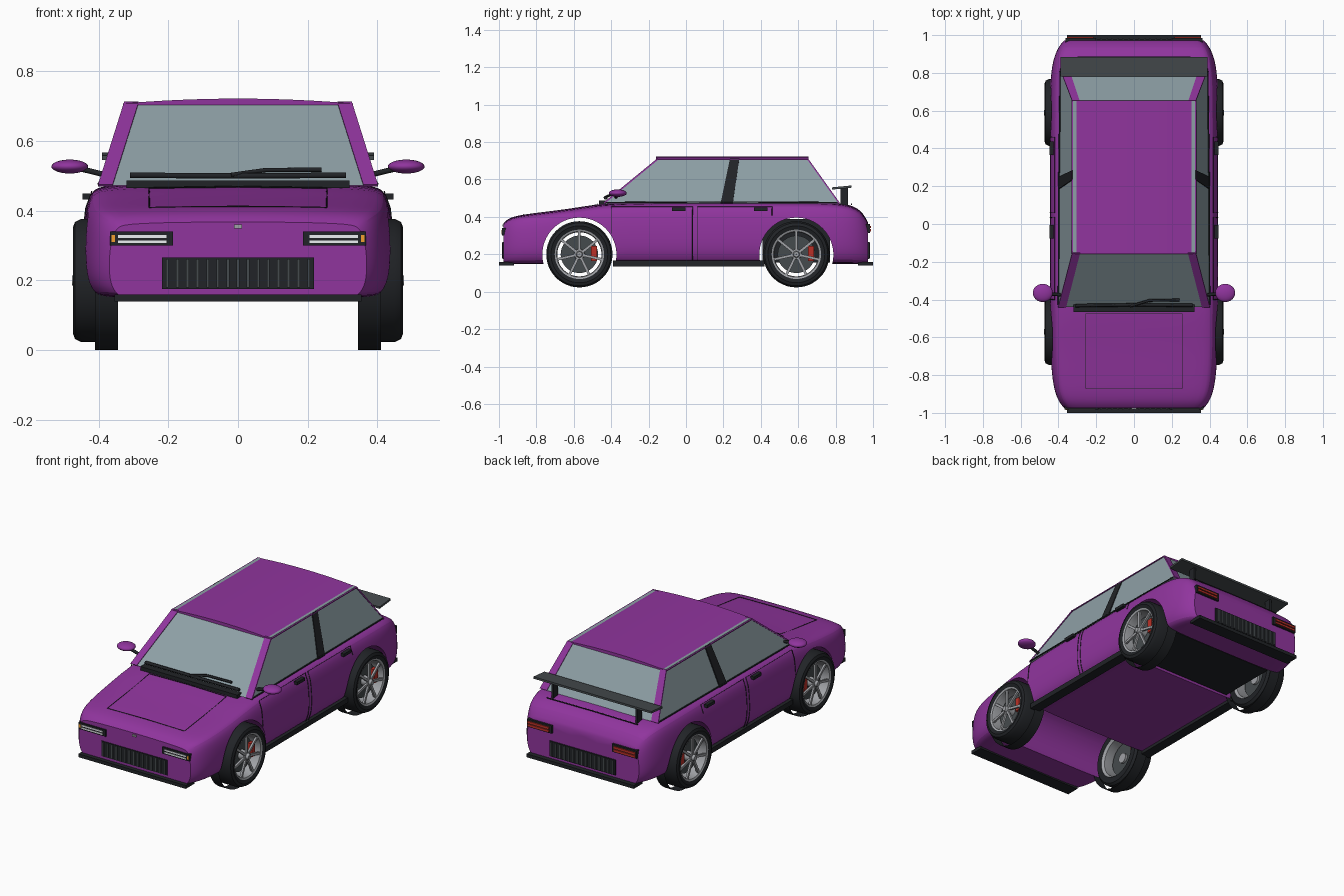
import bpy, bmesh, math
from mathutils import Vector, Matrix

if "Cube" in bpy.data.objects:
    bpy.data.objects.remove(bpy.data.objects["Cube"])


def material(name, *rgb):
    m = bpy.data.materials.new(name)
    m.diffuse_color = (*rgb, 1)
    m.use_nodes = True
    m.node_tree.nodes["Principled BSDF"].inputs["Base Color"].default_value = m.diffuse_color
    return m


PAINT = material("purple_paint", .28, .035, .34)
BLACK = material("black_trim", .015, .017, .02)
DARK = material("dark_grey", .06, .07, .075)
GLASS = material("glass", .27, .35, .38)
SILVER = material("silver", .35, .36, .38)
WHITE = material("lamp_white", .85, .88, .9)
RED = material("red", .5, .03, .02)
AMBER = material("amber", .9, .35, .03)


def finish(name, bm, mat, angle=30):
    bmesh.ops.recalc_face_normals(bm, faces=bm.faces)
    me = bpy.data.meshes.new(name)
    bm.to_mesh(me)
    bm.free()
    ob = bpy.data.objects.new(name, me)
    bpy.context.collection.objects.link(ob)
    me.materials.append(mat)
    smooth(ob, angle)
    return ob


def smooth(ob, angle=30):
    bpy.ops.object.select_all(action='DESELECT')
    ob.select_set(True)
    bpy.context.view_layer.objects.active = ob
    bpy.ops.object.shade_smooth_by_angle(angle=math.radians(angle))


def box(name, lo, hi, mat):
    bm = bmesh.new()
    size = [b - a for a, b in zip(lo, hi)]
    mid = [(a + b) / 2 for a, b in zip(lo, hi)]
    bmesh.ops.create_cube(bm, size=1, matrix=Matrix.Translation(mid) @ Matrix.Diagonal((*size, 1)))
    return finish(name, bm, mat)


def side_box(name, s, lo, hi, mat):
    xs = sorted((s * lo[0], s * hi[0]))
    return box(name, (xs[0], *lo[1:]), (xs[1], *hi[1:]), mat)


def loft(name, rings, mat, caps=True, closed=True):
    bm = bmesh.new()
    vs = [[bm.verts.new(p) for p in r] for r in rings]
    n = len(rings[0])
    for a, b in zip(vs, vs[1:]):
        for i in range(n if closed else n - 1):
            j = (i + 1) % n
            bm.faces.new((a[i], a[j], b[j], b[i]))
    if caps:
        bm.faces.new(vs[0])
        bm.faces.new(vs[-1])
    return finish(name, bm, mat)


def slab(name, pts, d, mat):
    # flat panel thickened by the offset vector d
    return loft(name, [[Vector(p) - Vector(d) for p in pts], [Vector(p) + Vector(d) for p in pts]], mat)


def lathe(name, profile, s, y, mat, n=48):
    # profile of (x, radius) turned around a wheel axle
    rings = [[(s * x, y + r * math.cos(k * math.tau / n), .2 + r * math.sin(k * math.tau / n))
              for k in range(n)] for x, r in profile]
    return loft(name, rings, mat, caps=False)


def tube(name, pts, r, mat, cyclic=False):
    cu = bpy.data.curves.new(name, 'CURVE')
    cu.dimensions = '3D'
    cu.bevel_depth, cu.bevel_resolution, cu.use_fill_caps = r, 1, True
    sp = cu.splines.new('POLY')
    sp.points.add(len(pts) - 1)
    for p, c in zip(sp.points, pts):
        p.co = (*c, 1)
    sp.use_cyclic_u = cyclic
    ob = bpy.data.objects.new(name, cu)
    bpy.context.collection.objects.link(ob)
    cu.materials.append(mat)
    return ob


def interp(table, v):
    for a, b in zip(table, table[1:]):
        if v <= b[0]:
            return a[1] + (b[1] - a[1]) * (v - a[0]) / (b[0] - a[0])
    return table[-1][1]


# lower body: stations (y, half width, shoulder height) and a half section
FLOOR = .148
STATIONS = [(-.975, .37, .365), (-.95, .392, .388), (-.9, .418, .405), (-.8, .437, .418), (-.6, .446, .442),
            (-.42, .446, .474), (0, .446, .478), (.5, .446, .478), (.75, .446, .476), (.87, .43, .466),
            (.94, .40, .43), (.972, .37, .37)]
SECTION = [(.86, 0), (.95, .05), (1, .25), (1, .55), (.98, .8), (.94, .94), (.87, 1)]


def ring(y, w, top):
    h = top - FLOOR
    right = [(w * a, y, FLOOR + h * t) for a, t in SECTION]
    return right + [(0, y, top + .02 * h)] + [(-x, y, z) for x, y, z in reversed(right)] + [(0, y, FLOOR)]


body = loft("body", [ring(*s) for s in STATIONS], PAINT)
crease = body.data.attributes.new("crease_edge", 'FLOAT', 'EDGE')
for e in body.data.edges:
    ys = [body.data.vertices[v].co.y for v in e.vertices]
    if all(abs(y) > .97 for y in ys):
        crease.data[e.index].value = 1
sub = body.modifiers.new("round", 'SUBSURF')
sub.levels = sub.render_levels = 2

# wheel arches cut through the body
FRONT_Y, REAR_Y = -.57, .59
cutters = []
for y in (FRONT_Y, REAR_Y):
    bm = bmesh.new()
    bmesh.ops.create_cone(bm, cap_ends=True, segments=64, radius1=.198, radius2=.198, depth=1.2,
                          matrix=Matrix.Translation((0, y, .198)) @ Matrix.Rotation(math.pi / 2, 4, 'Y'))
    c = finish("arch_cutter", bm, PAINT)
    c.hide_render = True
    mod = body.modifiers.new("arch", 'BOOLEAN')
    mod.object, mod.operation, mod.solver = c, 'DIFFERENCE', 'EXACT'
    cutters.append(c)
bpy.context.view_layer.objects.active = body
for m in list(body.modifiers):
    bpy.ops.object.modifier_apply(modifier=m.name)
for c in cutters:
    bpy.data.objects.remove(c)
smooth(body, 35)
box("rear_underbody", (-.335, .41, .155), (.335, .77, .39), BLACK)

# cabin glass, roof and pillars
BZ, TZ = .472, .71
base = [(-.40, -.44, BZ), (.40, -.44, BZ), (.39, .82, BZ), (-.39, .82, BZ)]
top = [(-.322, -.15, TZ), (.322, -.15, TZ), (.322, .65, TZ), (-.322, .65, TZ)]
loft("cabin_glass", [base, top], GLASS)


def roof_ring(y):
    xs = [-.33 + .66 * i / 12 for i in range(13)]
    return [(x, y, .708 + .014 * (1 - (x / .33) ** 2)) for x in xs] + [(.33, y, .703), (-.33, y, .703)]


loft("roof", [roof_ring(y) for y in (-.16, .25, .655)], PAINT)
for s in (-1, 1):
    slab("front_pillar", [(s * .402, -.44, BZ), (s * .36, -.44, BZ), (s * .285, -.15, TZ), (s * .327, -.15, TZ)],
         (0, -.003, .003), PAINT)
    slab("rear_pillar", [(s * .392, .82, BZ), (s * .345, .82, BZ), (s * .288, .65, TZ), (s * .327, .65, TZ)],
         (0, .003, .002), PAINT)
    slab("middle_pillar", [(s * .398, .185, BZ), (s * .398, .25, BZ), (s * .324, .285, TZ), (s * .324, .235, TZ)],
         (s * .003, 0, .001), BLACK)
    tube("window_trim", [(s * .40, -.43, .477), (s * .398, .2, .48), (s * .39, .81, .477)], .004, BLACK)

# cowl and wipers
box("cowl", (-.32, -.465, .465), (.32, -.425, .487), BLACK)
tube("wiper_long", [(-.31, -.432, .502), (0, -.428, .5), (.31, -.43, .502)], .009, BLACK)
tube("wiper_short", [(-.02, -.435, .503), (.08, -.405, .517), (.24, -.402, .518)], .007, BLACK)


# hood, door and trunk seams
def hood_z(x, y):
    t = interp([(a, c) for a, b, c in STATIONS], y)
    w = interp([(a, b) for a, b, c in STATIONS], y)
    return t + .02 * (t - FLOOR) * (1 - abs(x) / (.87 * w)) - .001


ys = [-.87, -.8, -.7, -.6, -.475]
outline = [(-.255, y) for y in ys] + [(0, ys[-1])] + [(.255, y) for y in reversed(ys)] + [(0, ys[0])]
tube("hood_seam", [(x, y, hood_z(x, y)) for x, y in outline], .002, BLACK, True)


def door_x(z):
    return .4455 * interp([(t, a) for a, t in SECTION], (z - FLOOR) / .33)


for s in (-1, 1):
    zs = [.165 + .29 * i / 6 for i in range(7)]
    for y0, y1 in ((-.4, .035), (.06, .46)):
        low = .165 if y1 < .1 else .36
        path = [(s * door_x(z), y0, z) for z in zs if y0 > 0 or z > .3]
        path += [(s * door_x(z), y1, z) for z in reversed(zs) if z >= low]
        tube("door_seam", path, .002, BLACK)
    for y in (-.04, .40):
        side_box("door_handle", s, (.425, y - .036, .432), (.447, y + .036, .45), BLACK)
    side_box("side_sill", s, (.375, -.39, .136), (.435, .42, .166), BLACK)
    # door mirrors
    bm = bmesh.new()
    bmesh.ops.create_uvsphere(bm, u_segments=24, v_segments=12, radius=1,
                              matrix=Matrix.Translation((s * .483, -.365, .527)) @ Matrix.Diagonal((.053, .048, .02, 1)))
    finish("door_mirror", bm, PAINT, 60)
    tube("mirror_arm", [(s * .38, -.375, .503), (s * .45, -.37, .52)], .009, BLACK)

# front lamps, grille and lips
for s in (-1, 1):
    side_box("headlight_housing", s, (.187, -.983, .30), (.367, -.95, .34), BLACK)
    for z in (.311, .326):
        side_box("headlight_strip", s, (.205, -.986, z - .004), (.345, -.975, z + .004), WHITE)
    side_box("indicator", s, (.353, -.986, .31), (.363, -.97, .33), AMBER)
    side_box("tail_light_housing", s, (.20, .95, .315), (.362, .984, .362), BLACK)
    for z in (.328, .346):
        side_box("tail_light_strip", s, (.215, .97, z - .006), (.355, .99, z + .006), RED)
for name, d in (("front", -1), ("rear", 1)):
    def end_box(label, x0, x1, a, b, z0, z1, mat):
        y0, y1 = sorted((d * a, d * b))
        return box(label, (x0, y0, z0), (x1, y1, z1), mat)
    end_box(name + "_grille", -.218, .218, .95, .98, .176, .266, BLACK)
    for i in range(15):
        x = -.203 + i * .029
        end_box(name + "_grille_rib", x - .004, x + .004, .975, .985, .18, .262, DARK)
    end_box(name + "_lip", -.355, .355, .92, 1.0, .14, .16, BLACK)
box("nose_latch", (-.012, -.982, .349), (.012, -.96, .36), SILVER)
tube("trunk_seam", [(-.3, .885, .466), (0, .885, .468), (.3, .885, .466)], .003, BLACK)

# rear spoiler
slab("spoiler_blade", [(-.39, .78, .552), (.39, .78, .552), (.39, .885, .562), (-.39, .885, .562)], (0, 0, .006), DARK)
for s in (-1, 1):
    side_box("spoiler_strut", s, (.27, .825, .46), (.285, .865, .555), BLACK)

# wheels
for y in (FRONT_Y, REAR_Y):
    for s in (-1, 1):
        lathe("tyre", [(.347, .13), (.347, .165), (.36, .177), (.45, .177), (.468, .168), (.474, .152), (.466, .13)],
              s, y, BLACK)
        lathe("tyre_tread", [(.345, .2), (.41, .2)], s, y, BLACK)
        lathe("rim", [(.347, .131), (.36, .118), (.448, .118), (.464, .122), (.468, .132)], s, y, SILVER)
        lathe("brake_disc", [(.405, .02), (.405, .1), (.42, .1), (.42, .02)], s, y, DARK)
        lathe("hub", [(.39, .001), (.39, .03), (.455, .028), (.462, .018), (.477, .014), (.477, .001)], s, y, SILVER, 24)
        side_box("brake_caliper", s, (.40, y + .062, .165), (.447, y + .094, .245), RED)
        bm = bmesh.new()
        for k in range(7):
            m = (Matrix.Translation((s * .456, y, .2)) @ Matrix.Rotation(k * math.tau / 7 + math.pi / 2, 4, 'X')
                 @ Matrix.Translation((0, .068, 0)) @ Matrix.Diagonal((.012, .112, .014, 1)))
            bmesh.ops.create_cube(bm, size=1, matrix=m)
        finish("wheel_spokes", bm, SILVER)
